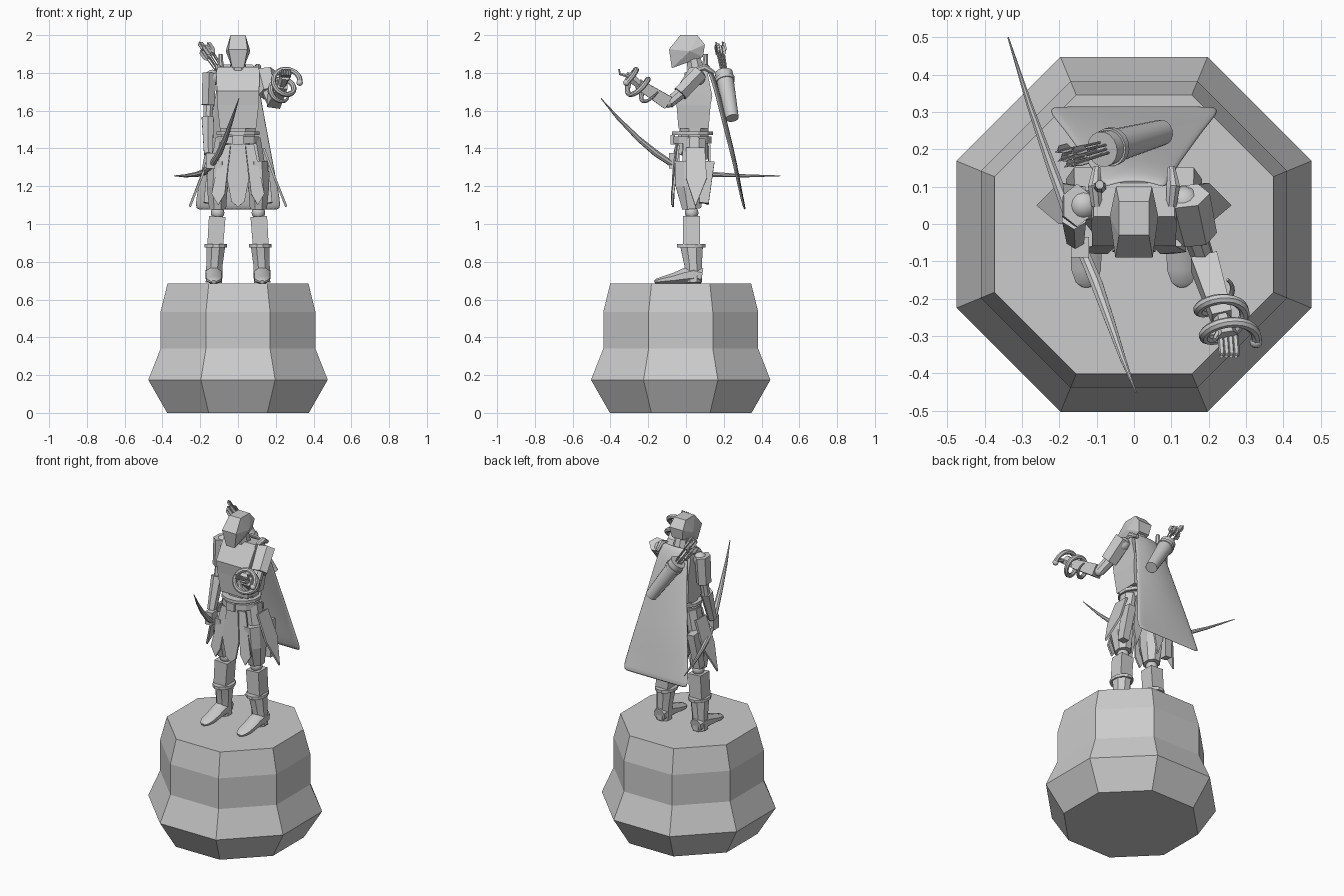
import bpy, bmesh, math, random
from mathutils import Vector

if "Cube" in bpy.data.objects:
    bpy.data.objects.remove(bpy.data.objects["Cube"], do_unlink=True)

random.seed(4)
X_AXIS, Y_AXIS, Z_AXIS = Vector((1, 0, 0)), Vector((0, 1, 0)), Vector((0, 0, 1))

stone = bpy.data.materials.new("plain grey")
stone.use_nodes = True
grey = (.6, .6, .6, 1)
stone.diffuse_color = grey
stone.node_tree.nodes["Principled BSDF"].inputs["Base Color"].default_value = grey


def finish(name, bm, smooth=False):
    """Turn a bmesh into a named object with the shared material."""
    bmesh.ops.recalc_face_normals(bm, faces=bm.faces)
    mesh = bpy.data.meshes.new(name)
    bm.to_mesh(mesh)
    bm.free()
    mesh.materials.append(stone)
    part = bpy.data.objects.new(name, mesh)
    bpy.context.collection.objects.link(part)
    if smooth:
        bpy.ops.object.select_all(action='DESELECT')
        part.select_set(True)
        bpy.context.view_layer.objects.active = part
        bpy.ops.object.shade_smooth_by_angle(angle=math.radians(40))
    return part


def sweep(name, path, radii, sides=8, up=Y_AXIS, smooth=False, open_end=False):
    """Loft polygon sections (half widths) along a path of points."""
    bm = bmesh.new()
    path = [Vector(p) for p in path]
    rings = []
    for i, point in enumerate(path):
        along = (path[min(i + 1, len(path) - 1)] - path[max(i - 1, 0)]).normalized()
        across = up.cross(along).normalized()
        other = along.cross(across)
        wide, deep = radii[i] if isinstance(radii[i], tuple) else (radii[i], radii[i])
        ring = []
        for k in range(sides):
            angle = (2 * k + 1) * math.pi / sides
            reach = 1 / math.cos(math.pi / sides)
            ring.append(bm.verts.new(point + across * wide * reach * math.cos(angle)
                                     + other * deep * reach * math.sin(angle)))
        rings.append(ring)
    for low, high in zip(rings, rings[1:]):
        for k in range(sides):
            n = (k + 1) % sides
            bm.faces.new((low[k], low[n], high[n], high[k]))
    bm.faces.new(rings[0])
    if not open_end:
        bm.faces.new(rings[-1])
    return finish(name, bm, smooth)


def hull(name, points):
    """Faceted convex solid around a few points."""
    bm = bmesh.new()
    for p in points:
        bm.verts.new(p)
    bmesh.ops.convex_hull(bm, input=bm.verts)
    bmesh.ops.dissolve_limit(bm, angle_limit=.03, verts=bm.verts, edges=bm.edges)
    return finish(name, bm)


def ball(name, center, radius):
    bm = bmesh.new()
    bmesh.ops.create_uvsphere(bm, u_segments=12, v_segments=8, radius=radius)
    bmesh.ops.translate(bm, vec=Vector(center), verts=bm.verts)
    return finish(name, bm, True)


def panel(name, outline, thickness=.012):
    """Thin cloth or leather plate from an outline."""
    bm = bmesh.new()
    bm.faces.new([bm.verts.new(p) for p in outline])
    part = finish(name, bm)
    part.modifiers.new("thickness", 'SOLIDIFY').thickness = thickness
    return part


# Pedestal
levels = [(0, .375), (.175, .475), (.34, .41), (.535, .41), (.685, .373)]
sweep("pedestal", [(0, -.028, z) for z, _ in levels], [r for _, r in levels])

# Legs and hip panels, the same on both sides
for side, s in (("left", 1), ("right", -1)):
    foot = [(.085, .05, .035), (.04, .06, .045), (-.01, .05, .042),
            (-.06, .036, .041), (-.12, .024, .04), (-.155, .016, .028), (-.167, .01, .012)]
    sweep(side + "_foot", [(s * .128, y, .685 + h * .8) for y, h, _ in foot],
          [(w, h * .8) for _, h, w in foot], 8, Z_AXIS, True)
    sweep(side + "_boot", [(s * .128, .04, .69), (s * .125, .038, .78), (s * .118, .03, .885)],
          [(.043, .045), (.043, .046), (.05, .06)], 8, smooth=True)
    sweep(side + "_boot_cuff", [(s * .117, .028, z) for z in (.876, .894)],
          [(.06, .075)] * 2, 12)
    sweep(side + "_shin", [(s * .12, .03, .89), (s * .11, .03, 1.04)],
          [(.042, .045), (.044, .045)], 4)
    ball(side + "_knee", (s * .108, .03, 1.06), .036)
    sweep(side + "_thigh_guard", [(s * .108, .03, 1.08), (s * .11, .02, 1.2), (s * .105, .025, 1.33)],
          [(.045, .05), (.055, .075), (.052, .085)], 8)
    sweep(side + "_thigh", [(s * .1, .04, 1.3), (s * .075, .045, 1.45)], [(.045, .06)] * 2, 8)
    panel(side + "_side_panel", [(s * .13, 0, 1.4), (s * .13, .1, 1.4), (s * .19, .11, 1.24),
                                 (s * .25, .05, 1.09), (s * .19, 0, 1.24)])
    panel(side + "_front_panel", [(s * .04, -.05, 1.42), (s * .085, -.045, 1.42),
                                  (s * .14, -.075, 1.16), (s * .105, -.08, 1.1), (s * .07, -.08, 1.16)])
    sweep(side + "_hip_pouch", [(s * .16, .095, 1.11), (s * .135, .115, 1.33)],
          [(.022, .025), (.025, .036)], 4)
    panel(side + "_back_panel", [(s * .02, .13, 1.42), (s * .09, .13, 1.42),
                                 (s * .11, .13, 1.2), (s * .08, .12, 1.1), (s * .05, .13, 1.2)])

# Pelvis, tabard and belts
sweep("pelvis", [(0, .05, 1.34), (0, .045, 1.52)], [(.08, .065), (.095, .075)], 8)
panel("tabard", [(-.035, -.055, 1.45), (.035, -.055, 1.45), (.058, -.075, 1.24),
                 (.035, -.075, 1.12), (0, -.075, 1.09), (-.035, -.075, 1.12), (-.058, -.075, 1.24)])
sweep("belt", [(0, .035, 1.425), (0, .035, 1.462)], [(.112, .1)] * 2, 12)
sweep("upper_belt", [(0, .035, 1.472), (0, .035, 1.49)], [(.115, .108)] * 2, 12)
sweep("buckle", [(0, -.07, 1.42), (0, -.07, 1.47)], [(.028, .012)] * 2, 4)

# Torso, collar and head
sweep("torso", [(0, .04, 1.505), (0, .04, 1.63), (0, .04, 1.69), (0, .062, 1.8), (0, .065, 1.825)],
      [(.096, .08), (.11, .09), (.112, .1), (.114, .055), (.108, .045)], 4)
sweep("neck", [(0, .055, 1.8), (0, .035, 1.9)], [.045, .035], 8)
hull("hood", [(s * x, y, z) for s in (1, -1) for x, y, z in (
    (.04, -.03, 2), (.04, .06, 2), (.05, -.09, 1.925), (.065, .02, 1.915),
    (.048, .1, 1.95), (.03, -.075, 1.825), (.036, .09, 1.885))])
for side, s in (("left", 1), ("right", -1)):
    sweep(side + "_cape_clasp", [(s * .1, .05, 1.815), (s * .105, .1, 1.83), (s * .1, .15, 1.8)],
          [.014, .018, .01], 8, Z_AXIS, True)
sweep("shoulder_toggle", [(-.092, .1, 1.82), (-.092, .105, 1.9)], [.017, .011], 8)

# Lowered right arm
ball("right_shoulder", (-.135, .05, 1.775), .042)
sweep("right_shoulder_plate", [(-.152, .05, 1.8), (-.158, .045, 1.63)], [(.036, .05), (.034, .045)], 6)
sweep("right_upper_arm", [(-.155, .045, 1.65), (-.16, .03, 1.55)], [.026, .024], 8)
ball("right_elbow", (-.16, .03, 1.55), .027)
sweep("right_forearm", [(-.16, .025, 1.56), (-.157, -.04, 1.37)], [(.032, .036), (.023, .024)], 6)
hull("right_hand", [(-.145 + a, -.065 + b, 1.33 + c)
                    for a in (-.024, .024) for b in (-.025, .03) for c in (-.035, .045)])

# Raised left arm
ball("left_shoulder", (.135, .06, 1.775), .042)
sweep("left_shoulder_plate", [(.14, .075, 1.8), (.165, -.03, 1.69)], [(.04, .055), (.04, .05)], 6, X_AXIS)
sweep("left_upper_arm", [(.16, -.02, 1.7), (.185, -.09, 1.64)], [.032, .028], 8, X_AXIS)
ball("left_elbow", (.186, -.095, 1.645), .03)
sweep("left_forearm", [(.187, -.1, 1.645), (.235, -.25, 1.74)], [.036, .027], 4, X_AXIS)
sweep("left_palm", [(.235, -.25, 1.74), (.25, -.305, 1.785)], [.02, .027], 6, X_AXIS)
for i in range(4):
    x = .232 + i * .013
    sweep("left_finger", [(x, -.3, 1.78), (x + .004, -.35, 1.795), (x + .002, -.355, 1.82)],
          [.008, .007, .004], 6, X_AXIS)
sweep("left_thumb", [(.232, -.28, 1.77), (.215, -.31, 1.8)], [.009, .006], 6, X_AXIS)

# Spiral ornament coiled round the raised wrist
start, end = Vector((.212, -.175, 1.68)), Vector((.262, -.32, 1.775))
axis = (end - start).normalized()
out = axis.cross(Z_AXIS).normalized()
lift = out.cross(axis)
coil = []
for i in range(49):
    t = i / 48
    turn = t * 4.3 * math.pi + math.pi * .85
    coil.append(start.lerp(end, t) + (out * math.cos(turn) + lift * math.sin(turn)) * (.05 + t * .02))
sweep("wrist_spiral", coil, [.004 + .009 * min(1, i / 12) for i in range(49)], 8, axis, True)
ball("spiral_tip", coil[-1], .017)

# Bow
bow = [(.005, -.45, 1.665), (-.03, -.36, 1.56), (-.068, -.25, 1.45), (-.1, -.16, 1.375),
       (-.138, -.07, 1.315), (-.175, .03, 1.275), (-.22, .15, 1.262), (-.28, .32, 1.255),
       (-.337, .5, 1.255)]
sweep("bow", bow, [.002, .008, .013, .016, .015, .016, .013, .008, .002], 8, Z_AXIS, True)

# Cape: rows of height, depth and half width, curved across
rows = [(1.85, .1, .085), (1.79, .135, .105), (1.66, .17, .125), (1.5, .21, .155),
        (1.31, .26, .19), (1.13, .3, .225), (1.075, .318, .228)]
bm = bmesh.new()
grid = []
for z, y, half in rows:
    grid.append([bm.verts.new((half * k / 5, y + .018 * (1 - (k / 5) ** 2)
                               * min(1, (z - 1.05) * 3), z)) for k in range(-5, 6)])
for upper, lower in zip(grid, grid[1:]):
    for k in range(10):
        bm.faces.new((upper[k], upper[k + 1], lower[k + 1], lower[k]))
cape = finish("cape", bm, True)
cape.modifiers.new("thickness", 'SOLIDIFY').thickness = .012
cape.modifiers.new("soft", 'SUBSURF').levels = 1
cape.modifiers["soft"].render_levels = 1

# Quiver with a rim, strap and arrows
base, mouth = Vector((.075, .245, 1.56)), Vector((-.085, .2, 1.8))
slope = (mouth - base).normalized()
inside = mouth - slope * .05
sweep("quiver", [base, mouth, mouth, inside], [.034, .047, .041, .04], 16, smooth=True)
sweep("quiver_rim", [mouth - slope * .055, mouth - slope * .035], [.05, .051], 16, smooth=True)
for i in range(7):
    angle = i * 2.4
    spread = Vector((math.cos(angle), math.sin(angle) * .9, math.cos(angle) * .6)) * (.012 + .002 * i)
    foot = inside + spread * .8
    tip = mouth + spread * 1.2 + slope * random.uniform(.16, .21)
    sweep("arrow_shaft", [foot, tip], [.003, .003], 6)
    for turn in range(3):
        vane = slope.cross(Vector((math.cos(turn * 2.1), math.sin(turn * 2.1), .3))).normalized() * .015
        panel("arrow_fletching", [tip, tip + vane - slope * .01, tip + vane - slope * .05,
                                  tip - slope * .07], .002)
